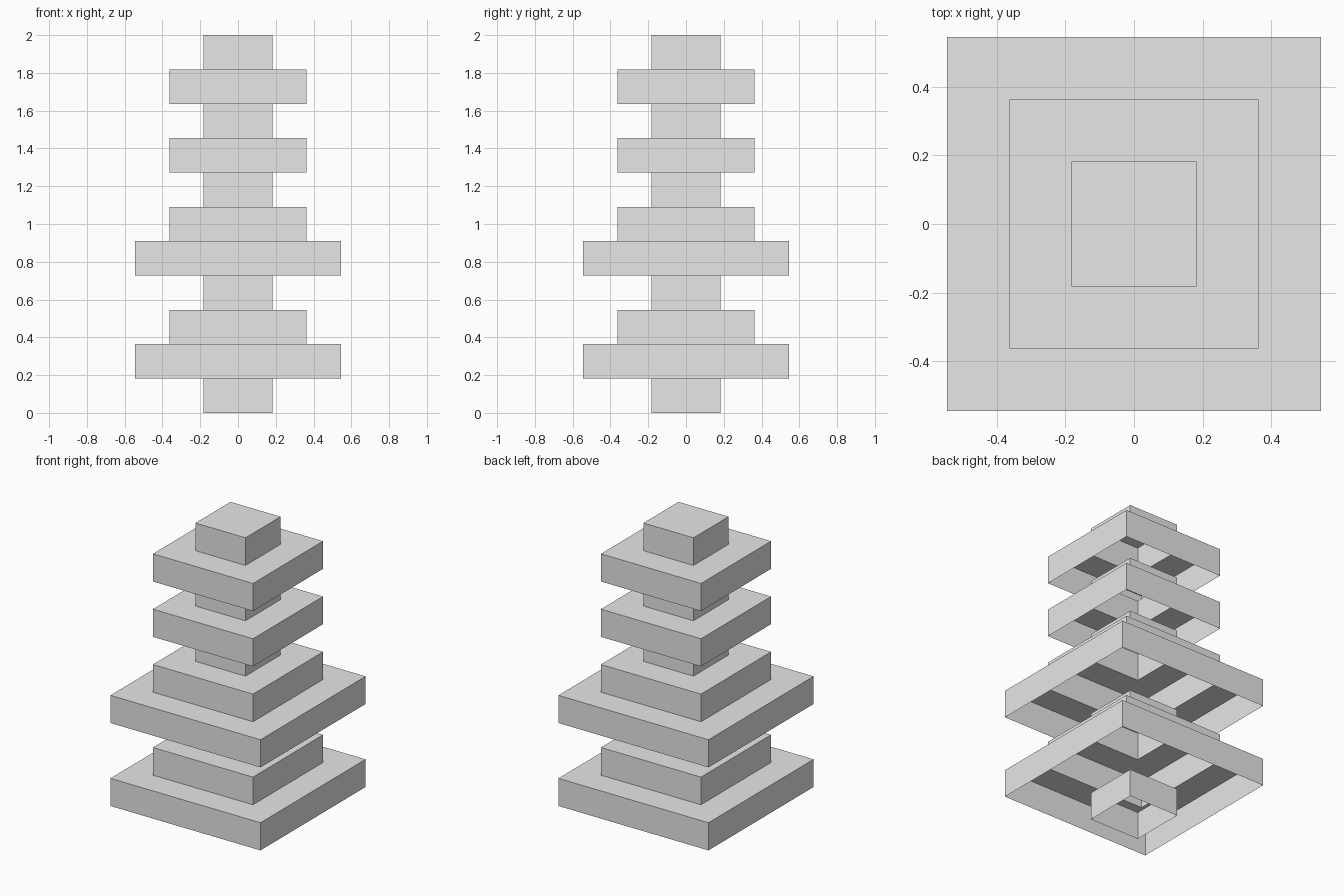
import bpy
import bmesh
from mathutils import Matrix

cube = bpy.data.objects.get("Cube")
if cube:
    bpy.data.objects.remove(cube, do_unlink=True)

STEP = 2 / 11  # one tier height, also the unit of half-width

# Single flat grey
grey = bpy.data.materials.new("light_grey")
grey.use_nodes = True
colour = (0.8, 0.8, 0.8, 1)
grey.diffuse_color = colour
grey.node_tree.nodes["Principled BSDF"].inputs["Base Color"].default_value = colour


def add_tier(name, level, half, next_half):
    """Open-bottomed square tier; its top is a ledge around the tier above."""
    bm = bmesh.new()
    size = 2 * half * STEP
    bmesh.ops.create_cube(bm, size=1, matrix=Matrix.Translation((0, 0, (level + 0.5) * STEP))
                          @ Matrix.Diagonal((size, size, STEP, 1)))
    bm.normal_update()
    bottom = [f for f in bm.faces if f.normal.z < -0.5]
    top = [f for f in bm.faces if f.normal.z > 0.5]
    opening = list(bottom)
    if next_half:
        if next_half < half:
            bmesh.ops.inset_region(bm, faces=top, thickness=(half - next_half) * STEP,
                                   use_even_offset=True)
        opening += top
    bmesh.ops.delete(bm, geom=opening, context='FACES')
    mesh = bpy.data.meshes.new(name)
    bm.to_mesh(mesh)
    bm.free()
    mesh.materials.append(grey)
    bpy.context.collection.objects.link(bpy.data.objects.new(name, mesh))


# Tier half-widths from the ground up; zero ends the stack with a closed cap
halves = [1, 3, 2, 1, 3, 2, 1, 2, 1, 2, 1, 0]
kinds = {1: "core_block", 2: "middle_tier", 3: "wide_tier"}
for level, (half, above) in enumerate(zip(halves, halves[1:])):
    add_tier(f"{kinds[half]}_{level + 1}", level, half, above)
